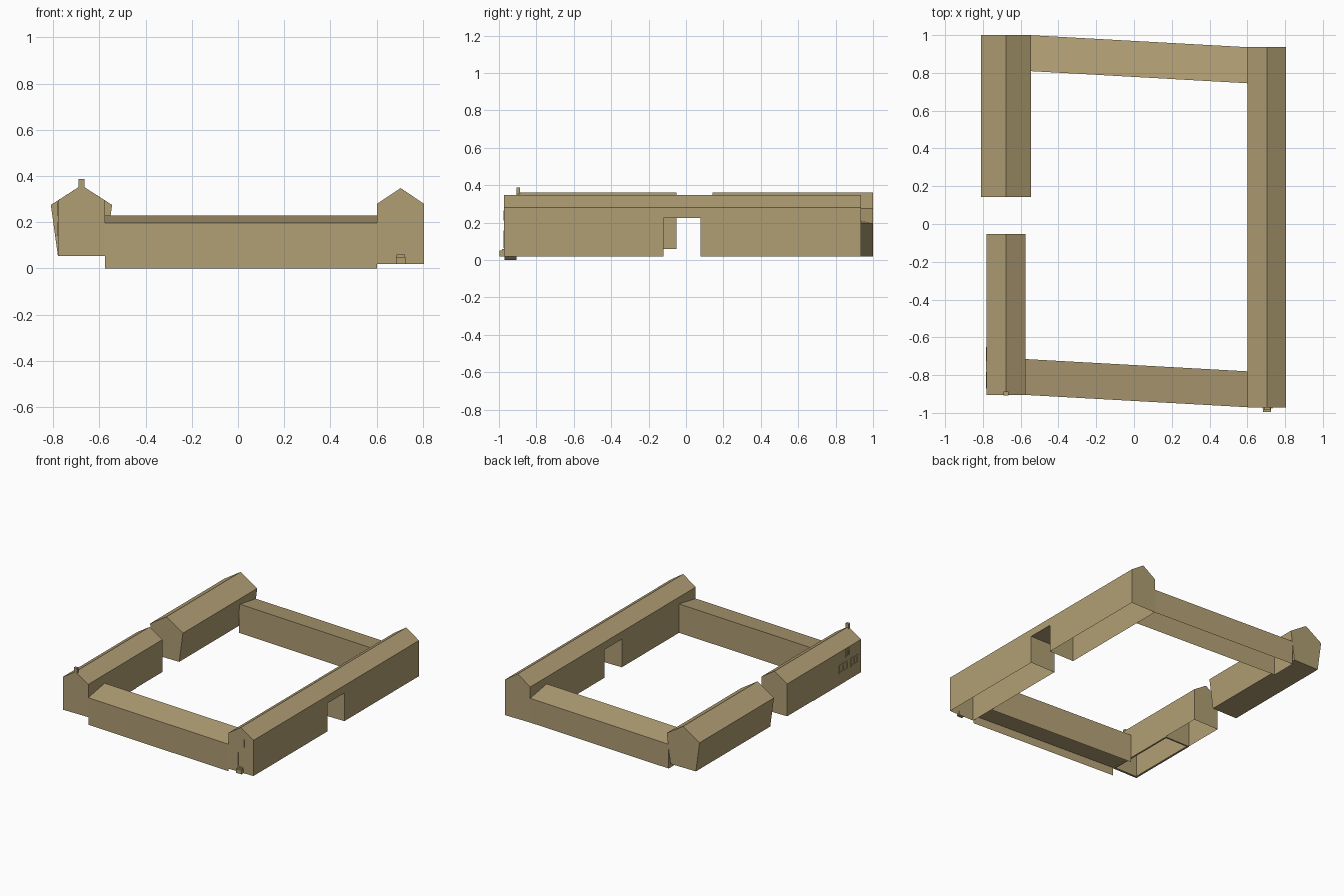
import bpy, bmesh

cube = bpy.data.objects.get("Cube")
if cube:
    bpy.data.objects.remove(cube, do_unlink=True)

# Single stone colour
COLOUR = (0.44, 0.345, 0.175, 1.0)
stone = bpy.data.materials.new("sandstone")
stone.use_nodes = True
stone.diffuse_color = COLOUR
bsdf = stone.node_tree.nodes["Principled BSDF"]
bsdf.inputs["Base Color"].default_value = COLOUR
bsdf.inputs["Roughness"].default_value = 0.9


def finish(name, bm):
    bmesh.ops.recalc_face_normals(bm, faces=bm.faces)
    mesh = bpy.data.meshes.new(name)
    bm.to_mesh(mesh)
    bm.free()
    mesh.materials.append(stone)
    obj = bpy.data.objects.new(name, mesh)
    bpy.context.collection.objects.link(obj)
    return obj


def loft(name, ring_a, ring_b, floor=False, caps=(True, True)):
    """Join two matching cross-sections; the underside stays open unless floor is set."""
    bm = bmesh.new()
    a = [bm.verts.new(p) for p in ring_a]
    b = [bm.verts.new(p) for p in ring_b]
    n = len(a)
    for i in range(n if floor else n - 1):
        j = (i + 1) % n
        bm.faces.new((a[i], a[j], b[j], b[i]))
    for ring, cap in zip((a, b), caps):
        if cap:
            bm.faces.new(ring)
    return finish(name, bm)


def wing(name, profile, y0, y1, **kw):
    """Gabled block running along y."""
    return loft(name, [(x, y0, z) for x, z in profile],
                [(x, y1, z) for x, z in profile], **kw)


def box(name, x0, x1, y0, y1, z0, z1):
    return wing(name, [(x0, z0), (x0, z1), (x1, z1), (x1, z0)], y0, y1, floor=True)


def quad(name, points):
    bm = bmesh.new()
    bm.faces.new([bm.verts.new(p) for p in points])
    return finish(name, bm)


def gable(x0, x1, base, eave, ridge, inset=0.0):
    return [(x0 + inset, base), (x0, eave), ((x0 + x1) / 2, ridge),
            (x1, eave), (x1 - inset, base)]


# Left wing: two halves joined by a bridge over the gateway
WX0, WX1 = 0.602, 0.805
hall = gable(WX0, WX1, 0.02, 0.28, 0.348)
wing("left_wing_front", hall, -0.972, -0.12)
wing("left_wing_back", hall, 0.077, 0.936)
wing("gate_bridge", gable(WX0, WX1, 0.225, 0.28, 0.348), -0.12, 0.077,
     floor=True, caps=(False, False))

# Right wing: straight front block and wider, flared back block
wing("right_wing_front", gable(-0.78, -0.575, 0.058, 0.294, 0.36), -0.905, -0.052)
wing("right_wing_back", gable(-0.81, -0.545, 0.058, 0.275, 0.36, 0.03), 0.143, 1.0,
     floor=True)

# Cross wall and base rim under the right front block
quad("cross_wall", [(-0.78, -0.35, 0.058), (-0.575, -0.35, 0.058),
                    (-0.575, -0.35, 0.294), (-0.78, -0.35, 0.294)])
for i, x in enumerate((-0.78, -0.587)):
    box(f"base_rim_side_{i}", x, x + 0.012, -0.905, -0.35, 0.055, 0.061)
for i, y in enumerate((-0.905, -0.362)):
    box(f"base_rim_end_{i}", -0.78, -0.575, y, y + 0.012, 0.055, 0.061)

# Front range: lean-to roof falling outward, tall outer wall
def lean_to(x, outer, inner, z_outer, z_inner):
    return [(x, outer, z_outer), (x, outer, 0.197), (x, inner, 0.23), (x, inner, z_inner)]

loft("front_range", lean_to(-0.575, -0.905, -0.715, 0.0, 0.02),
     lean_to(WX0, -0.97, -0.78, 0.0, 0.02), caps=(False, False))
quad("front_range_floor", [(-0.575, -0.905, 0.06), (WX0, -0.97, 0.06),
                           (WX0, -0.78, 0.06), (-0.575, -0.715, 0.06)])

# Back range
loft("back_range", lean_to(-0.56, 1.0, 0.81, 0.02, 0.02),
     lean_to(WX0, 0.936, 0.745, 0.02, 0.02), caps=(True, False))

# Chimney on the right front gable
box("chimney", -0.69, -0.665, -0.907, -0.888, 0.33, 0.388)

# Doorstep and slim wall strips on the left front gable
box("doorstep", 0.683, 0.726, -0.996, -0.97, 0.02, 0.05)
box("doorstep_top", 0.687, 0.722, -0.985, -0.97, 0.05, 0.06)
box("gable_strip_low", 0.679, 0.684, -0.977, -0.97, 0.065, 0.158)
box("gable_strip_high", 0.727, 0.732, -0.977, -0.97, 0.21, 0.265)

# Window frames on the outer side of the right front block
def window(name, y0, y1, z0, z1, t=0.01):
    ym = (y0 + y1) / 2
    for i, y in enumerate((y0, ym - t / 2, y1 - t)):
        box(f"{name}_post_{i}", -0.784, -0.78, y, y + t, z0, z1)
    for i, z in enumerate((z0, z1 - t)):
        box(f"{name}_rail_{i}", -0.784, -0.78, y0, y1, z, z + t)

window("window_front", -0.87, -0.78, 0.14, 0.2)
window("window_middle", -0.75, -0.65, 0.14, 0.2)
window("window_upper", -0.775, -0.725, 0.23, 0.285)
